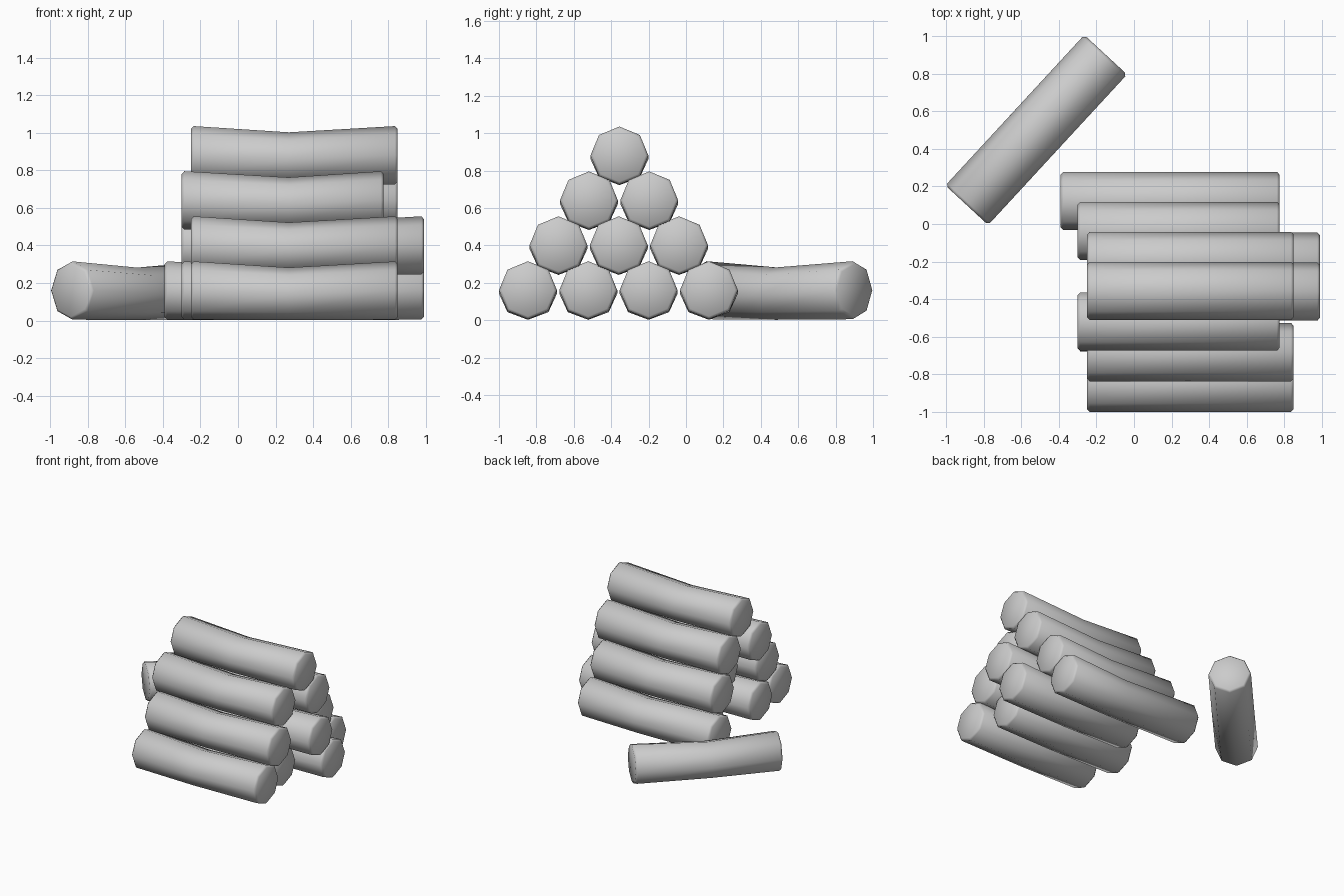
import bpy, bmesh
from math import sin, cos, pi, radians

if "Cube" in bpy.data.objects:
    bpy.data.objects.remove(bpy.data.objects["Cube"])

R = 0.155      # log radius
SIDES = 8


def make_log(name, x0, x1, xm, loc, turn=0.0):
    """Eight-sided log along x with chamfered ends and a slightly sagging middle."""
    # each ring: x, half width, half height, centre drop
    rings = [(x0, R - 0.015, R - 0.015, 0),
             (x0 + 0.014, R, R, 0),
             (xm, R, 0.14, -0.018),
             (x1 - 0.014, R, R, 0),
             (x1, R - 0.015, R - 0.015, 0)]
    bm = bmesh.new()
    loops = []
    for x, w, h, dz in rings:
        loops.append([bm.verts.new((x, w * sin(2 * pi * i / SIDES),
                                    dz + h * cos(2 * pi * i / SIDES)))
                      for i in range(SIDES)])
    for a, b in zip(loops, loops[1:]):
        for i in range(SIDES):
            j = (i + 1) % SIDES
            bm.faces.new((a[i], a[j], b[j], b[i]))
    bm.faces.new(loops[0])
    bm.faces.new(loops[-1])
    bmesh.ops.recalc_face_normals(bm, faces=bm.faces)
    for f in bm.faces:
        f.smooth = True
    me = bpy.data.meshes.new(name)
    bm.to_mesh(me)
    bm.free()
    ob = bpy.data.objects.new(name, me)
    ob.location = loc
    ob.rotation_euler.z = turn
    bpy.context.collection.objects.link(ob)


# Start, end and sag position of the differently placed logs
A = (-0.25, 0.85, 0.27)
B = (-0.30, 0.775, 0.27)
C = (-0.39, 0.775, 0.27)
D = (-0.11, 0.99, 0.41)

# Pyramid stack, each row from front to back
rows = [[A, B, D, C], [A, D, B], [B, A], [A]]
for r, row in enumerate(rows):
    for c, span in enumerate(row):
        y = -0.845 + 0.163 * r + 0.3225 * c
        make_log(f"log_row{r + 1}_{c + 1}", *span, (0, y, 0.16 + 0.24 * r))

# Loose log lying on the ground behind the stack
make_log("loose_log", 0, 1.09, 0.52, (-0.89, 0.10, 0.16), radians(47.3))
